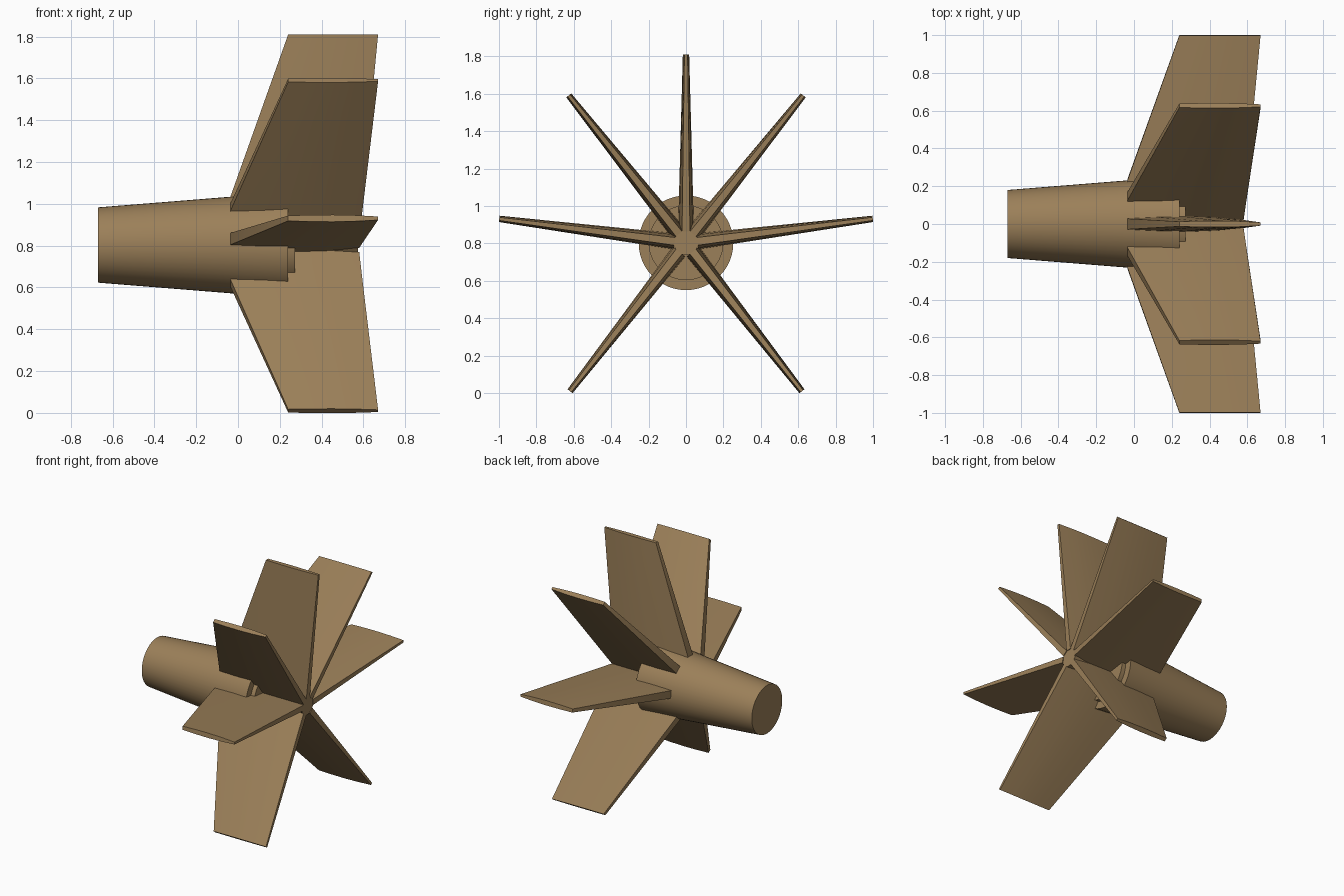
import bpy, bmesh, math
from mathutils import Matrix, Vector

cube = bpy.data.objects.get("Cube")
if cube:
    bpy.data.objects.remove(cube)

AXIS_Z = 0.803

tan = bpy.data.materials.new("tan")
tan.use_nodes = True
tan.diffuse_color = (0.33, 0.215, 0.1, 1)
tan.node_tree.nodes["Principled BSDF"].inputs["Base Color"].default_value = tan.diffuse_color


def finish(name, bm, angle):
    bmesh.ops.recalc_face_normals(bm, faces=bm.faces)
    mesh = bpy.data.meshes.new(name)
    bm.to_mesh(mesh)
    bm.free()
    mesh.materials.append(tan)
    obj = bpy.data.objects.new(name, mesh)
    bpy.context.collection.objects.link(obj)
    obj.location.z = AXIS_Z
    bpy.ops.object.select_all(action="DESELECT")
    obj.select_set(True)
    bpy.context.view_layer.objects.active = obj
    bpy.ops.object.shade_smooth_by_angle(angle=math.radians(angle))
    return obj


def loft(name, rings, angle):
    """Skin matching rings of points and close both ends."""
    bm = bmesh.new()
    loops = [[bm.verts.new(p) for p in ring] for ring in rings]
    count = len(loops[0])
    for a, b in zip(loops, loops[1:]):
        for i in range(count):
            j = (i + 1) % count
            bm.faces.new((a[i], a[j], b[j], b[i]))
    bm.faces.new(loops[0])
    bm.faces.new(loops[-1])
    return finish(name, bm, angle)


def circle(x, r, sides):
    return [Vector((x, r * math.sin(math.tau * i / sides), r * math.cos(math.tau * i / sides)))
            for i in range(sides)]


# Tapered body, stepped end disc and the slim core joining the fin roots
loft("tapered_body", [circle(-0.67, 0.18, 48), circle(0.24, 0.253, 48)], 30)
loft("end_disc", [circle(0.23, 0.2, 48), circle(0.272, 0.2, 48)], 30)
loft("fin_core", [circle(0.25, 0.07, 7), circle(0.575, 0.07, 7)], 30)

# Fin stations: radius, leading x, trailing x, half thickness
STATIONS = [(0.06, -0.035, 0.58, 0.042), (0.235, -0.035, 0.596, 0.038), (1.007, 0.24, 0.67, 0.017)]
# Fin section: position along the chord, share of the half thickness
SECTION = [(0, 0.75), (0.25, 0.95), (0.5, 1), (0.75, 0.85), (1, 0.5)]


def fin_ring(r, lead, trail, half):
    near = [Vector((lead + (trail - lead) * u, -half * t, r)) for u, t in SECTION]
    far = [Vector((p.x, -p.y, p.z)) for p in reversed(near)]
    return near + far


# Fins spread around the axis, mirrored left to right with none straight down
for number, degrees in enumerate((0, 38.5, -38.5, 82.7, -82.7, 142, -142)):
    turn = Matrix.Rotation(math.radians(degrees), 4, "X")
    rings = [[turn @ p for p in fin_ring(*s)] for s in STATIONS]
    loft(f"fin_{number + 1}", rings, 35)
